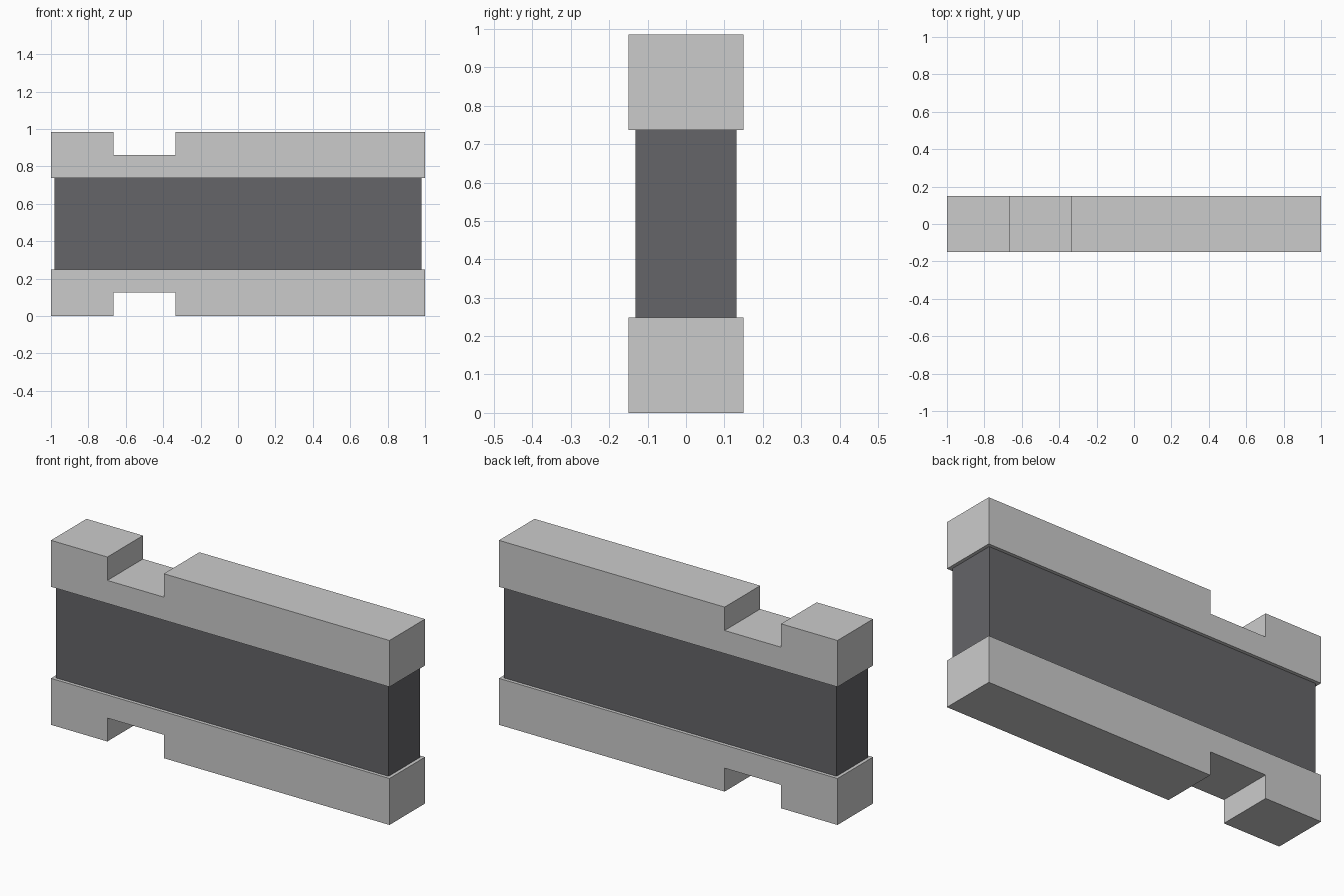
import bpy, bmesh

if "Cube" in bpy.data.objects:
    bpy.data.objects.remove(bpy.data.objects["Cube"])

HEIGHT = 0.985
RAIL = 0.248      # rail height
NOTCH = 0.125     # notch depth
HALF_Y = 0.15


def extrude_profile(name, profile, half_y):
    """Extrude an x-z outline symmetrically along y."""
    bm = bmesh.new()
    face = bm.faces.new([bm.verts.new((x, -half_y, z)) for x, z in profile])
    res = bmesh.ops.extrude_face_region(bm, geom=[face])
    verts = [g for g in res["geom"] if isinstance(g, bmesh.types.BMVert)]
    bmesh.ops.translate(bm, verts=verts, vec=(0, 2 * half_y, 0))
    bmesh.ops.recalc_face_normals(bm, faces=bm.faces)
    mesh = bpy.data.meshes.new(name)
    bm.to_mesh(mesh)
    bm.free()
    obj = bpy.data.objects.new(name, mesh)
    bpy.context.collection.objects.link(obj)
    return obj


# Notched rails, the upper one mirrored from the lower one
x0, x1 = -2 / 3, -1 / 3
rail = [(-1, 0), (x0, 0), (x0, NOTCH), (x1, NOTCH), (x1, 0),
        (1, 0), (1, RAIL), (-1, RAIL)]
extrude_profile("lower_rail", rail, HALF_Y)
extrude_profile("upper_rail", [(x, HEIGHT - z) for x, z in rail], HALF_Y)

# Dark inset panel between the rails
px, top = 0.982, HEIGHT - RAIL
panel = extrude_profile("middle_panel",
                        [(-px, RAIL), (px, RAIL), (px, top), (-px, top)], 0.132)
dark = bpy.data.materials.new("dark_grey")
dark.diffuse_color = (0.13, 0.13, 0.14, 1)
dark.use_nodes = True
dark.node_tree.nodes["Principled BSDF"].inputs["Base Color"].default_value = dark.diffuse_color
panel.data.materials.append(dark)
